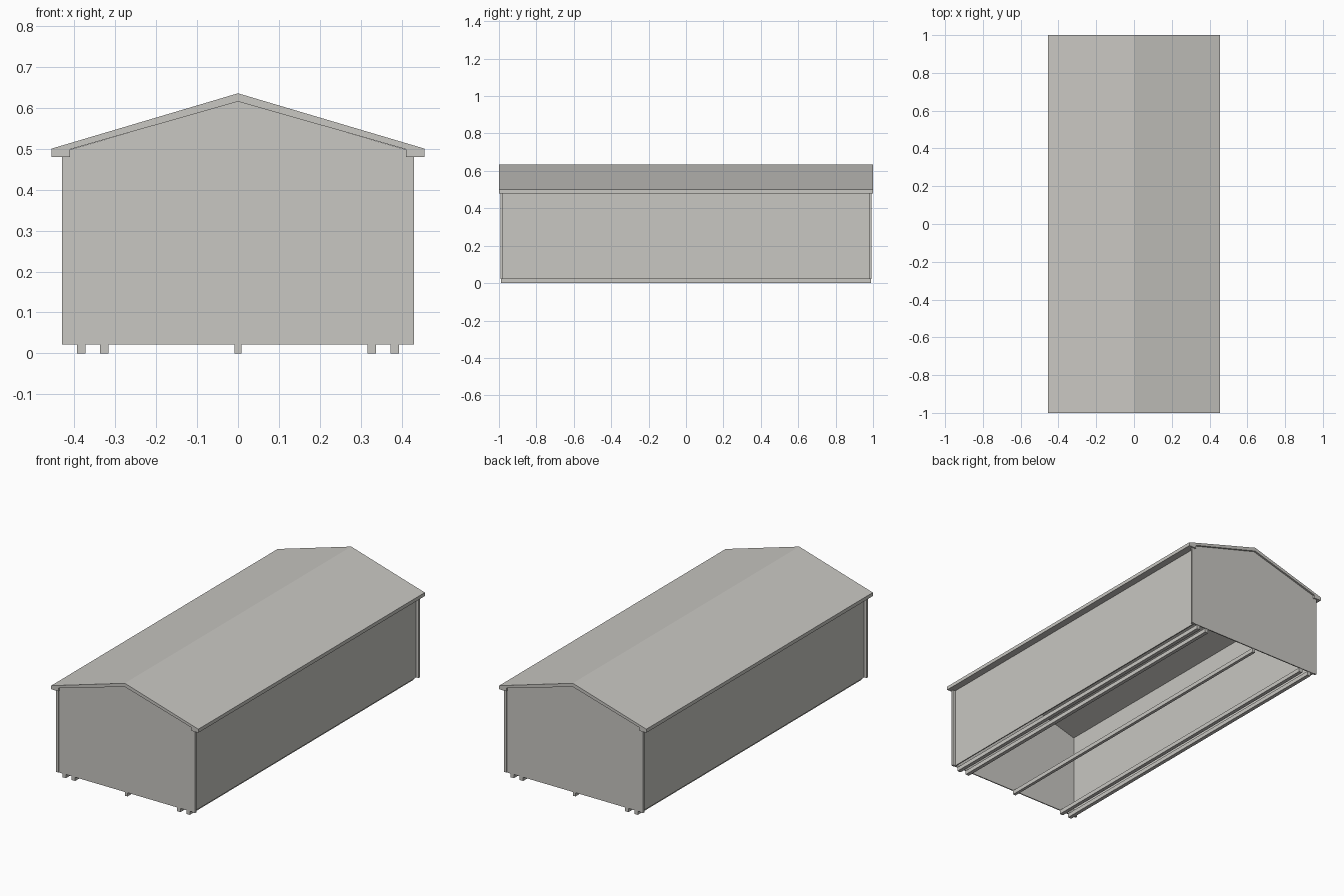
import bpy, bmesh

if "Cube" in bpy.data.objects:
    bpy.data.objects.remove(bpy.data.objects["Cube"])

# One flat colour for the whole shed
grey = bpy.data.materials.new("warm_grey")
grey.diffuse_color = (0.58, 0.57, 0.54, 1)
grey.use_nodes = True
grey.node_tree.nodes["Principled BSDF"].inputs["Base Color"].default_value = grey.diffuse_color


def extrude_profile(name, pts, y0, y1):
    """Extrude an (x, z) outline from y0 to y1."""
    bm = bmesh.new()
    face = bm.faces.new([bm.verts.new((x, y0, z)) for x, z in pts])
    moved = bmesh.ops.extrude_face_region(bm, geom=[face])["geom"]
    bmesh.ops.translate(bm, vec=(0, y1 - y0, 0),
                        verts=[g for g in moved if isinstance(g, bmesh.types.BMVert)])
    bmesh.ops.recalc_face_normals(bm, faces=bm.faces)
    mesh = bpy.data.meshes.new(name)
    bm.to_mesh(mesh)
    bm.free()
    mesh.materials.append(grey)
    obj = bpy.data.objects.new(name, mesh)
    bpy.context.collection.objects.link(obj)
    return obj


def box(name, x0, x1, y0, y1, z0, z1):
    return extrude_profile(name, [(x0, z0), (x1, z0), (x1, z1), (x0, z1)], y0, y1)


BASE = 0.022

# Pitched roof slab with boxed eaves
half = [(0.41, 0.498), (0.41, 0.48), (0.455, 0.48), (0.455, 0.5)]
roof = ([(0, 0.615)] + half + [(0, 0.635)]
        + [(-x, z) for x, z in reversed(half)])
extrude_profile("roof", roof, -1, 1)

# Thin gable walls; the shed is hollow and open underneath
gable = [(-0.415, BASE), (0.415, BASE), (0.415, 0.496), (0, 0.616), (-0.415, 0.496)]
extrude_profile("front_wall", gable, -0.99, -0.984)
extrude_profile("back_wall", gable, 0.984, 0.99)

for side, s in (("right", 1), ("left", -1)):
    # Long side wall
    a, b = sorted((s * 0.409, s * 0.415))
    box(side + "_wall", a, b, -0.984, 0.984, BASE, 0.499)
    # Corner trims standing out from the long wall
    a, b = sorted((s * 0.415, s * 0.43))
    box(side + "_front_trim", a, b, -0.993, -0.981, BASE, 0.485)
    box(side + "_back_trim", a, b, 0.981, 0.993, BASE, 0.485)

# Floor skids
for i, x in enumerate((-0.383, -0.326, 0, 0.326, 0.383)):
    w = 0.0085 if x == 0 else 0.0105
    box(f"skid_{i + 1}", x - w, x + w, -0.988, 0.988, 0, BASE + 0.001)
